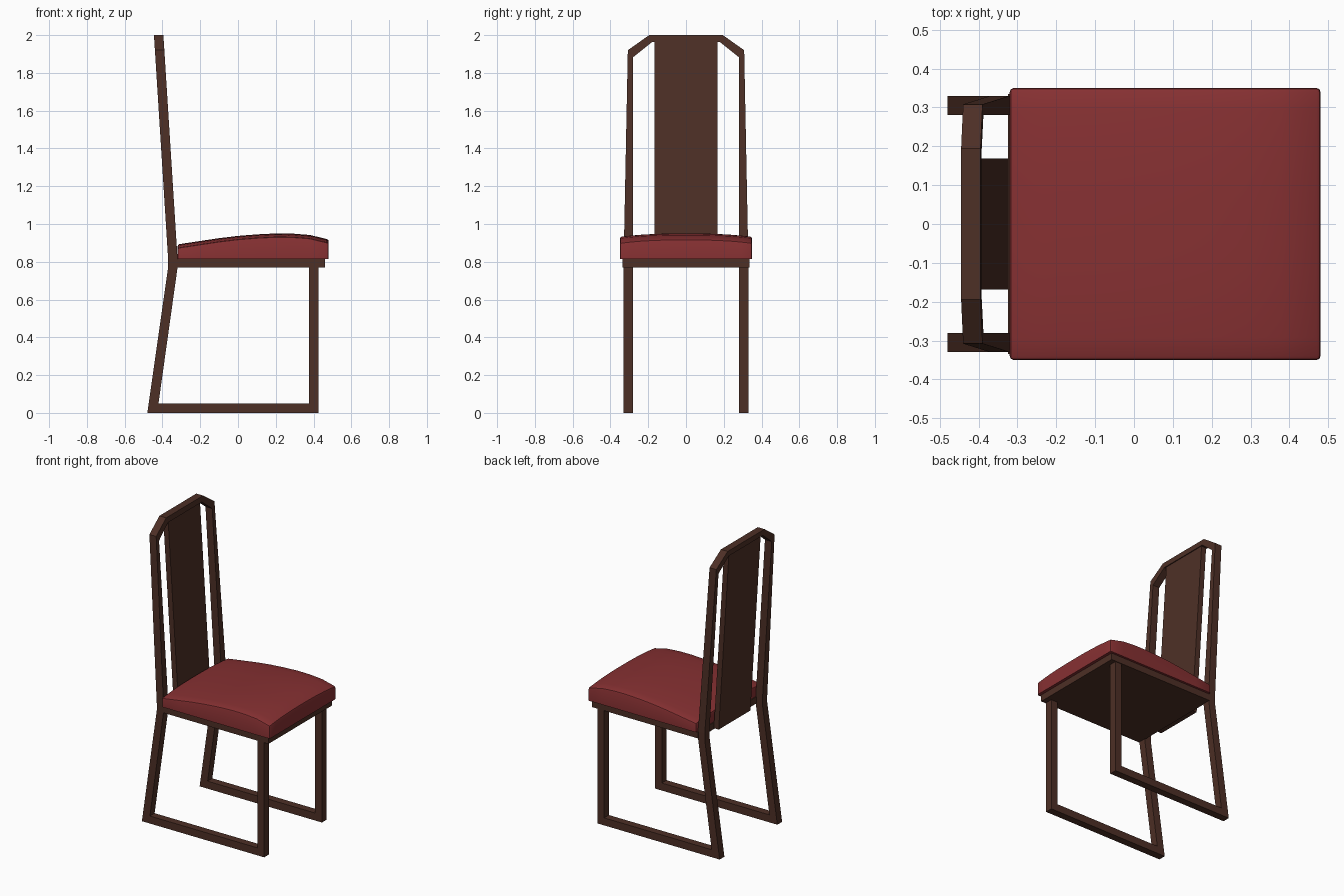
import bpy, bmesh

if "Cube" in bpy.data.objects:
    bpy.data.objects.remove(bpy.data.objects["Cube"])


def material(name, rgb):
    m = bpy.data.materials.new(name)
    m.diffuse_color = (*rgb, 1)
    m.use_nodes = True
    m.node_tree.nodes["Principled BSDF"].inputs["Base Color"].default_value = m.diffuse_color
    return m


wood = material("dark_brown_wood", (0.075, 0.029, 0.019))
cloth = material("red_cloth", (0.24, 0.03, 0.032))


def finish(bm, name, mat):
    bmesh.ops.recalc_face_normals(bm, faces=bm.faces)
    me = bpy.data.meshes.new(name)
    bm.to_mesh(me)
    bm.free()
    me.materials.append(mat)
    ob = bpy.data.objects.new(name, me)
    bpy.context.collection.objects.link(ob)
    return ob


def strip(name, outer, inner, w0, w1, place):
    """Bent bar: strip between two outlines, given a depth w0..w1."""
    bm = bmesh.new()
    rings = [[bm.verts.new(place(*p, w)) for p, w in
              ((o, w0), (i, w0), (i, w1), (o, w1))] for o, i in zip(outer, inner)]
    for a, b in zip(rings, rings[1:]):
        for k in range(4):
            j = (k + 1) % 4
            bm.faces.new((a[k], a[j], b[j], b[k]))
    bm.faces.new(rings[0])
    bm.faces.new(rings[-1])
    return finish(bm, name, wood)


# Side leg loops: rear leg, floor rail and front leg in one bent bar
leg_out = [(-.37, .815), (-.37, .77), (-.48, 0), (.425, 0), (.425, .775)]
leg_in = [(-.32, .815), (-.32, .77), (-.421, .05), (.375, .05), (.375, .775)]
for side, s in (("left", -1), ("right", 1)):
    strip(side + "_leg_loop", leg_out, leg_in, s * .28, s * .33,
          lambda x, z, y: (x, y, z))


# Backrest leans backwards with height
def lean(y, z, d):
    return (-.32 - (z - .815) * .075 / 1.185 - d, y, z)


def mirrored(pts):
    return pts + [(-y, z) for y, z in reversed(pts)]


strip("back_frame", mirrored([(.33, .815), (.308, 1.92), (.195, 2)]),
      mirrored([(.28, .815), (.281, 1.882), (.18, 1.963)]), 0, .05, lean)
strip("back_panel", [(-.168, .775), (-.168, 1.966)],
      [(.168, .775), (.168, 1.966)], .006, .042, lean)

# Seat board
strip("seat_board", [(-.325, .77), (.46, .77)], [(-.325, .815), (.46, .815)],
      -.335, .335, lambda x, z, y: (x, y, z))

# Domed cushion: curved grid, flat underside, softened rim
profile = [(-.32, .892), (-.2, .91), (-.1, .925), (0, .937), (.1, .945),
           (.2, .95), (.29, .949), (.38, .942), (.48, .918)]
N = 12
bm = bmesh.new()
rows = []
for x, z in profile:
    row = []
    for j in range(N + 1):
        t = 2 * j / N - 1
        row.append(bm.verts.new((x, .35 * t, z - .018 * abs(t) ** 2.5)))
    rows.append(row)
for a, b in zip(rows, rows[1:]):
    for j in range(N):
        bm.faces.new((a[j], b[j], b[j + 1], a[j + 1]))
ext = bmesh.ops.extrude_face_region(bm, geom=bm.faces[:], use_keep_orig=True)
for v in ext["geom"]:
    if isinstance(v, bmesh.types.BMVert):
        v.co.z = .815
bmesh.ops.recalc_face_normals(bm, faces=bm.faces)
rim = [e for e in bm.edges if e.calc_face_angle(0) > .9
       and max(v.co.z for v in e.verts) > .82]
bmesh.ops.bevel(bm, geom=rim, offset=.01, segments=2, profile=.5, affect='EDGES')
cushion = finish(bm, "seat_cushion", cloth)
bpy.context.view_layer.objects.active = cushion
cushion.select_set(True)
bpy.ops.object.shade_smooth_by_angle(angle=.6)
